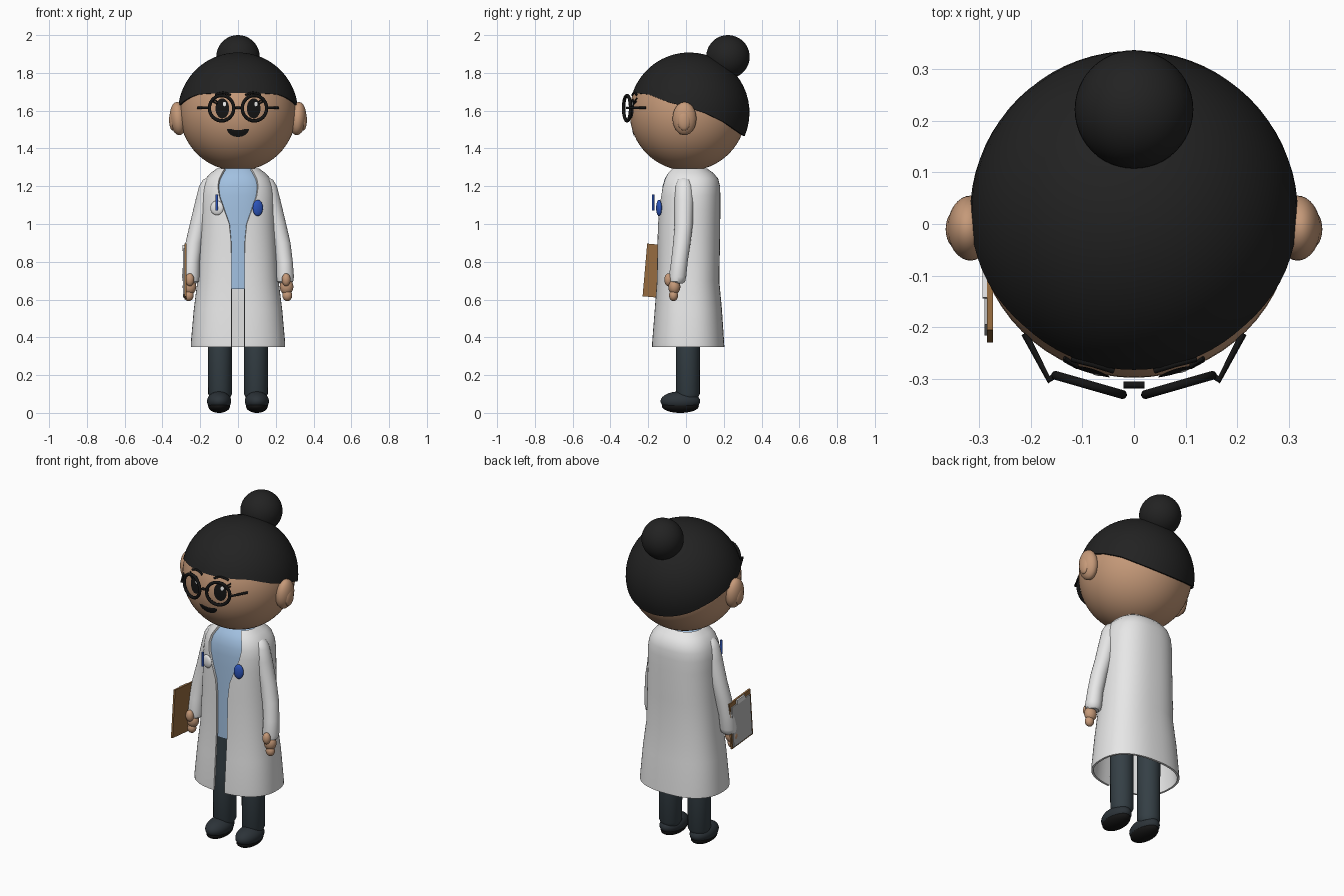
import bpy, bmesh, math
from math import sin, cos, pi, radians
from mathutils import Vector

cube = bpy.data.objects.get("Cube")
if cube:
    bpy.data.objects.remove(cube, do_unlink=True)


def material(name, *rgb):
    m = bpy.data.materials.new(name)
    m.use_nodes = True
    m.diffuse_color = (*rgb, 1)
    bsdf = m.node_tree.nodes["Principled BSDF"]
    bsdf.inputs["Base Color"].default_value = (*rgb, 1)
    bsdf.inputs["Roughness"].default_value = 0.7
    return m


SKIN = material("skin", .56, .32, .19)
HAIR = material("hair_black", .016, .016, .016)
COAT = material("coat_white", .8, .8, .8)
SHIRT = material("shirt_blue", .36, .53, .75)
TROUSERS = material("trouser_slate", .035, .05, .06)
SHOE = material("shoe_slate", .025, .033, .04)
BLACK = material("black", .007, .007, .007)
BLUE = material("badge_blue", .025, .09, .5)
BROWN = material("board_brown", .31, .15, .05)
GREY = material("paper_grey", .5, .5, .5)
made = []


def finish(name, bm, mat):
    bmesh.ops.recalc_face_normals(bm, faces=bm.faces)
    me = bpy.data.meshes.new(name)
    bm.to_mesh(me)
    bm.free()
    me.materials.append(mat)
    ob = bpy.data.objects.new(name, me)
    bpy.context.collection.objects.link(ob)
    made.append(ob)
    return ob


def ball(name, loc, size, mat, rot=(0, 0, 0), seg=32):
    bm = bmesh.new()
    bmesh.ops.create_uvsphere(bm, u_segments=seg, v_segments=seg // 2, radius=1)
    ob = finish(name, bm, mat)
    ob.location, ob.scale, ob.rotation_euler = loc, size, rot
    return ob


def box(name, loc, size, mat, rot=(0, 0, 0)):
    bm = bmesh.new()
    bmesh.ops.create_cube(bm, size=1)
    ob = finish(name, bm, mat)
    ob.location, ob.scale, ob.rotation_euler = loc, size, rot
    return ob


def loft(name, rings, mat, closed=True, caps=True):
    bm = bmesh.new()
    rows = [[bm.verts.new(p) for p in ring] for ring in rings]
    n = len(rows[0])
    for a, b in zip(rows, rows[1:]):
        for i in range(n if closed else n - 1):
            j = (i + 1) % n
            bm.faces.new((a[i], a[j], b[j], b[i]))
    if caps:
        bm.faces.new(rows[0])
        bm.faces.new(rows[-1])
    return finish(name, bm, mat)


def tube(name, stations, mat, n=24):
    # Round limb through stations of x, y, z, radius
    return loft(name, [[(x + r * cos(2 * pi * i / n), y + r * sin(2 * pi * i / n), z)
                        for i in range(n)] for x, y, z, r in stations], mat)


def rod(name, points, radius, mat):
    cu = bpy.data.curves.new(name, "CURVE")
    cu.dimensions, cu.bevel_depth, cu.bevel_resolution, cu.use_fill_caps = "3D", radius, 2, True
    sp = cu.splines.new("POLY")
    sp.points.add(len(points) - 1)
    for p, co in zip(sp.points, points):
        p.co = (*co, 1)
    cu.materials.append(mat)
    ob = bpy.data.objects.new(name, cu)
    bpy.context.collection.objects.link(ob)
    return ob


def lerp_table(table, v):
    for (a, fa), (b, fb) in zip(table, table[1:]):
        if v <= b:
            t = max(0, (v - a) / (b - a))
            return fa + t * (fb - fa)
    return table[-1][1]


# Head and ears
HEAD, HEAD_R = Vector((0, .01, 1.59)), .308
ball("head", HEAD, [HEAD_R] * 3, SKIN, seg=64)


def on_face(x, z, lift=.003):
    dz = z - HEAD.z
    return (x, HEAD.y - math.sqrt((HEAD_R + lift) ** 2 - x * x - dz * dz), z)


def face_plate(name, outline, mat, lift):
    # Thin painted patch that follows the curve of the face
    cx = sum(p[0] for p in outline) / len(outline)
    cz = sum(p[1] for p in outline) / len(outline)
    rings = [[on_face(cx + (x - cx) * k, cz + (z - cz) * k, lift) for x, z in outline]
             for k in (1, .6, .2)]
    ob = loft(name, rings, mat, caps=False)
    bm = bmesh.new()
    bm.from_mesh(ob.data)
    bm.verts.ensure_lookup_table()
    bm.faces.new(list(bm.verts)[-len(outline):])
    bmesh.ops.recalc_face_normals(bm, faces=bm.faces)
    if sum(f.normal.y for f in bm.faces) > 0:
        bmesh.ops.reverse_faces(bm, faces=bm.faces)
    bm.to_mesh(ob.data)
    bm.free()


def oval(x, z, rx, rz, n=24):
    return [(x + rx * cos(2 * pi * i / n), z + rz * sin(2 * pi * i / n)) for i in range(n)]


# Hair cap with a hairline sloping down toward the nape
HC, HR = Vector((0, .018, 1.59)), .318
hairline = [(-.3, 1.695), (-.2, 1.687), (-.1, 1.647), (0, 1.62), (.1, 1.588), (.2, 1.54), (.33, 1.45)]
rows = [[] for _ in range(18)]
for i in range(72):
    phi = 2 * pi * i / 72
    lat = .2
    for _ in range(12):
        y = HC.y - HR * cos(lat) * cos(phi)
        lat = math.asin((lerp_table(hairline, y) - HC.z) / HR)
    for k, row in enumerate(rows):
        a = lat + (pi / 2 - .01 - lat) * max(0, k - 1) / 16
        r = HR - .025 if k == 0 else HR
        row.append(HC + Vector((sin(phi) * cos(a), -cos(phi) * cos(a), sin(a))) * r)
loft("hair_cap", rows, HAIR)
ball("hair_bun", (0, .222, 1.885), [.115] * 3, HAIR, seg=48)

# Mouth
smile = [(.058 * cos(t), 1.503 + .042 * sin(t)) for t in [pi + pi * i / 16 for i in range(17)]]
face_plate("mouth", smile, BLACK, .003)
rod("glasses_bridge", [(-.02, -.312, 1.615), (.02, -.312, 1.615)], .007, BLACK)

# Coat cross-sections: height, half width, front, back, half opening
sections = [(.35, .25, -.18, .203, .035), (.37, .25, -.18, .202, .035), (.55, .234, -.166, .19, .035),
            (.7, .215, -.155, .176, .035), (.9, .206, -.152, .18, .036), (1.0, .202, -.15, .181, .046),
            (1.08, .2, -.148, .182, .075), (1.15, .198, -.145, .182, .1), (1.2, .19, -.14, .18, .107),
            (1.24, .172, -.128, .17, .1), (1.27, .145, -.11, .145, .085), (1.295, .11, -.085, .11, .07)]
POWER = 2.4


def body_ring(z, rx, front, back, start, shrink=0, n=56):
    # Superellipse running around the back from one front edge to the other
    t0 = math.asin((start / rx) ** (POWER / 2))
    mid, ry = (front + back) / 2, (back - front) / 2
    pts = []
    for i in range(n + 1):
        t = t0 + (2 * pi - 2 * t0) * i / n
        x = math.copysign(abs(sin(t)) ** (2 / POWER), sin(t))
        y = -math.copysign(abs(cos(t)) ** (2 / POWER), cos(t))
        pts.append((x * (rx - shrink), mid + y * (ry - shrink), z))
    return pts


coat = loft("coat", [body_ring(*s) for s in sections], COAT, closed=False, caps=False)
solid = coat.modifiers.new("cloth", "SOLIDIFY")
solid.thickness, solid.offset = .012, -1
shirt_rings = [body_ring(z, rx, f, b, 0, .016)[:-1] for z, rx, f, b, _ in sections if z >= .7]
loft("shirt", [[(x, y, .655) for x, y, _ in shirt_rings[0]]] + shirt_rings, SHIRT)
tube("neck", [(0, .01, 1.25, .08), (0, .01, 1.35, .08)], SKIN)

# Mirrored parts
for s, side in ((1, "left_"), (-1, "right_")):
    ball(side + "ear", (s * .317, -.008, 1.558), (.044, .063, .088), SKIN, (0, s * radians(5), 0))
    ball(side + "inner_ear", (s * .345, -.01, 1.55), (.02, .036, .055), SKIN)

    # Face details
    face_plate(side + "eye", oval(s * .083, 1.612, .036, .053), BLACK, .003)
    face_plate(side + "eye_glint", oval(s * .083 + .012, 1.635, .009, .012, 12), COAT, .006)
    rod(side + "brow", [on_face(s * (.04 + .02 * i), 1.683 + .012 * sin(pi * i / 4)) for i in range(5)],
        .006, BLACK)
    for i in range(2):
        rod(side + f"lash_{i + 1}", [on_face(s * .11, 1.635 + .012 * i),
                                     on_face(s * .135, 1.65 + .016 * i)], .004, BLACK)

    # Glasses
    bpy.ops.mesh.primitive_torus_add(major_radius=.067, minor_radius=.009, major_segments=40,
                                     minor_segments=10, location=(s * .087, -.312, 1.613),
                                     rotation=(pi / 2, 0, s * radians(16)))
    ring = bpy.context.object
    ring.name = side + "glasses_rim"
    ring.data.materials.append(BLACK)
    made.append(ring)
    rod(side + "glasses_temple", [(s * .152, -.292, 1.615), (s * .165, -.302, 1.615),
                                  (s * .212, -.212, 1.615)], .007, BLACK)

    # Sleeves and hands
    tube(side + "sleeve", [(s * x, y, z, r) for x, y, z, r in (
        (.145, -.01, 1.248, .012), (.15, -.01, 1.235, .035), (.157, -.01, 1.2, .049),
        (.172, -.01, 1.13, .052), (.207, -.012, 1.0, .048), (.232, -.022, .9, .046),
        (.246, -.035, .8, .044), (.25, -.045, .72, .046), (.25, -.047, .695, .042),
        (.25, -.047, .685, .03))], COAT)
    ball(side + "palm", (s * .257, -.062, .668), (.036, .032, .042), SKIN)
    ball(side + "fingers", (s * .261, -.066, .622), (.026, .024, .03), SKIN)
    ball(side + "thumb", (s * .255, -.093, .705), (.023, .022, .034), SKIN)

    # Legs and shoes
    tube(side + "leg", [(s * .095, .01, z, r) for z, r in
                        ((.075, .05), (.1, .063), (.4, .064), (.68, .064))], TROUSERS)
    ball(side + "shoe", (s * .1, -.03, .062), (.064, .105, .052), SHOE)
    ball(side + "sole", (s * .1, -.03, .036), (.058, .098, .036), BLACK)

# Chest details
ball("badge", (.105, -.143, 1.085), (.028, .014, .043), BLUE, (0, 0, radians(15)))
ball("chest_pocket", (-.112, -.132, 1.085), (.036, .014, .038), COAT, (0, 0, radians(-15)))
rod("pen", [(-.112, -.174, 1.072), (-.112, -.174, 1.155)], .007, BLUE)

# Clipboard held beside the right hand, leaning back a little
tilt = (radians(-5), 0, 0)
box("clipboard", (-.279, -.118, .748), (.011, .2, .28), BROWN, tilt)
box("clipboard_paper", (-.287, -.118, .74), (.006, .175, .245), GREY, tilt)
box("clipboard_clip", (-.289, -.106, .872), (.009, .075, .026), COAT, tilt)

# Shading
bpy.ops.object.select_all(action="DESELECT")
bpy.context.view_layer.objects.active = coat
coat.select_set(True)
bpy.ops.object.modifier_apply(modifier="cloth")
for ob in made:
    ob.select_set(True)
bpy.ops.object.shade_smooth_by_angle(angle=radians(40))
bpy.ops.object.select_all(action="DESELECT")
